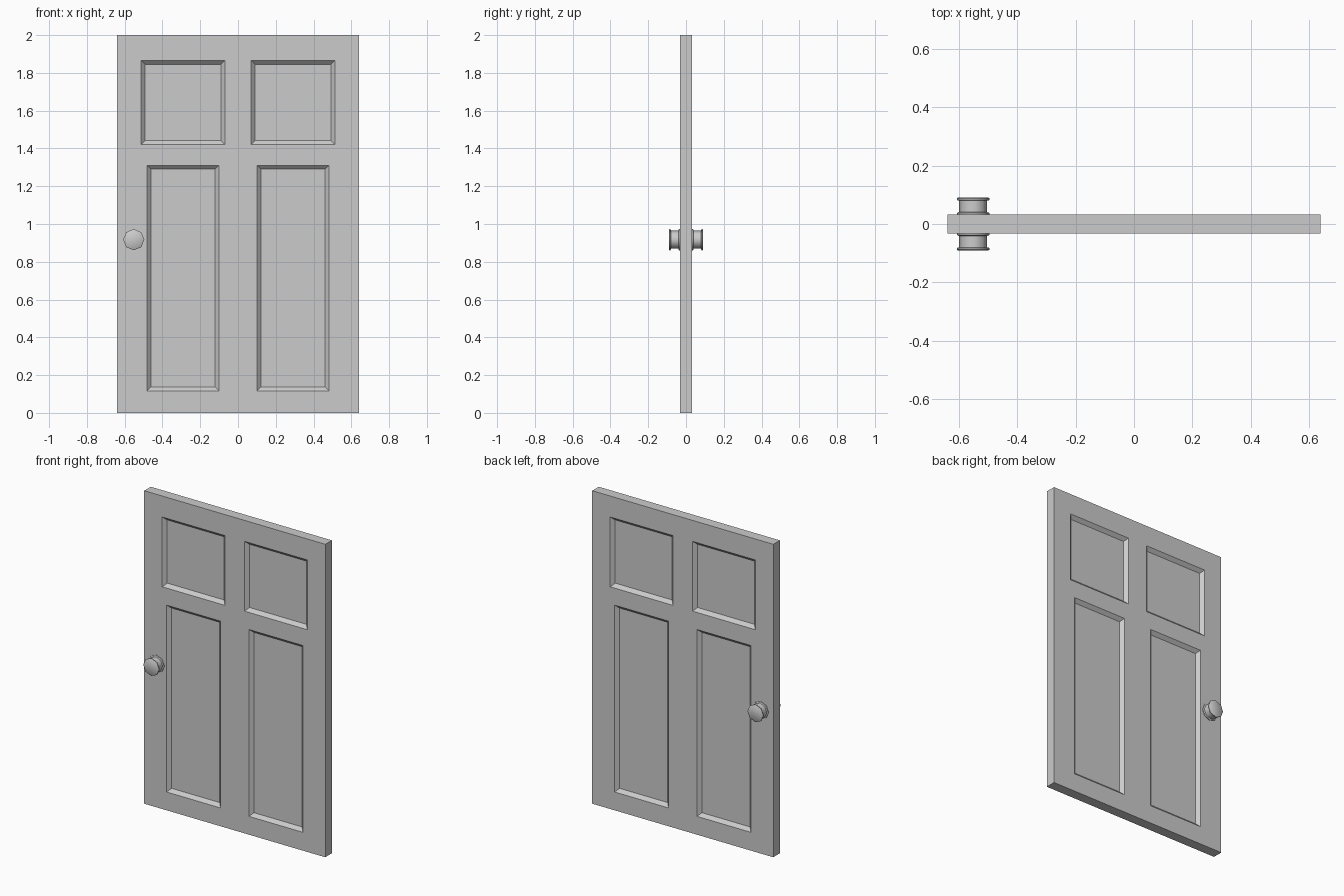
import bpy, bmesh, math

if "Cube" in bpy.data.objects:
    bpy.data.objects.remove(bpy.data.objects["Cube"])

HALF_W, HEIGHT, HALF_T = 0.64, 2.0, 0.033
BEVEL, DEPTH = 0.021, 0.021
# Recessed panels on the right half: x0, x1, z0, z1 (mirrored to the left)
PANELS = [(0.069, 0.513, 1.42, 1.866), (0.10, 0.482, 0.117, 1.311)]


def add_object(name, bm):
    """Turn a front-half bmesh into an object mirrored to the back."""
    mesh = bpy.data.meshes.new(name)
    bm.to_mesh(mesh)
    bm.free()
    ob = bpy.data.objects.new(name, mesh)
    bpy.context.collection.objects.link(ob)
    mirror = ob.modifiers.new("front_to_back", 'MIRROR')
    mirror.use_axis = (False, True, False)
    mirror.merge_threshold = 0.0005
    return ob


def in_panel(x, z):
    return any(p[0] < abs(x) < p[1] and p[2] < z < p[3] for p in PANELS)


def build_door():
    bm = bmesh.new()
    # Front face split along the panel borders
    half = sorted({v for p in PANELS for v in p[:2]} | {HALF_W})
    xs = [-v for v in reversed(half)] + half
    zs = sorted({v for p in PANELS for v in p[2:]} | {0.0, HEIGHT})
    grid = [[bm.verts.new((x, -HALF_T, z)) for x in xs] for z in zs]
    recessed = []
    for j in range(len(zs) - 1):
        for i in range(len(xs) - 1):
            f = bm.faces.new((grid[j][i], grid[j][i + 1],
                              grid[j + 1][i + 1], grid[j + 1][i]))
            if in_panel((xs[i] + xs[i + 1]) / 2, (zs[j] + zs[j + 1]) / 2):
                recessed.append(f)
    bm.normal_update()

    # Door edge: extrude the outline to the middle plane
    rim = [e for e in bm.edges if e.is_boundary]
    side = bmesh.ops.extrude_edge_only(bm, edges=rim)
    for v in side["geom"]:
        if isinstance(v, bmesh.types.BMVert):
            v.co.y = 0.0

    # Sunken panels with sloped borders
    bmesh.ops.inset_region(bm, faces=recessed, thickness=BEVEL, depth=-DEPTH,
                           use_even_offset=True)
    bmesh.ops.recalc_face_normals(bm, faces=bm.faces)
    if next(f for f in bm.faces if abs(f.normal.y) > 0.9).normal.y > 0:
        bmesh.ops.reverse_faces(bm, faces=bm.faces)
    return add_object("door_leaf", bm)


def build_knobs():
    # Lathe profile (radius, distance from the middle plane)
    profile = [(0.056, 0.030), (0.056, 0.038), (0.048, 0.041), (0.048, 0.080),
               (0.056, 0.082), (0.056, 0.088), (0.052, 0.091)]
    sides = 8
    bm = bmesh.new()
    rings = []
    for r, d in profile:
        rings.append([bm.verts.new((r * math.cos(math.tau * k / sides), -d,
                                    r * math.sin(math.tau * k / sides)))
                      for k in range(sides)])
    for a, b in zip(rings, rings[1:]):
        for k in range(sides):
            n = (k + 1) % sides
            bm.faces.new((a[k], a[n], b[n], b[k]))
    bm.faces.new(rings[0])
    bm.faces.new(rings[-1])
    bmesh.ops.recalc_face_normals(bm, faces=bm.faces)
    ob = add_object("door_knobs", bm)
    ob.location = (-0.552, 0, 0.917)
    bpy.context.view_layer.objects.active = ob
    ob.select_set(True)
    bpy.ops.object.shade_smooth_by_angle(angle=math.radians(50))
    return ob


build_door()
build_knobs()
